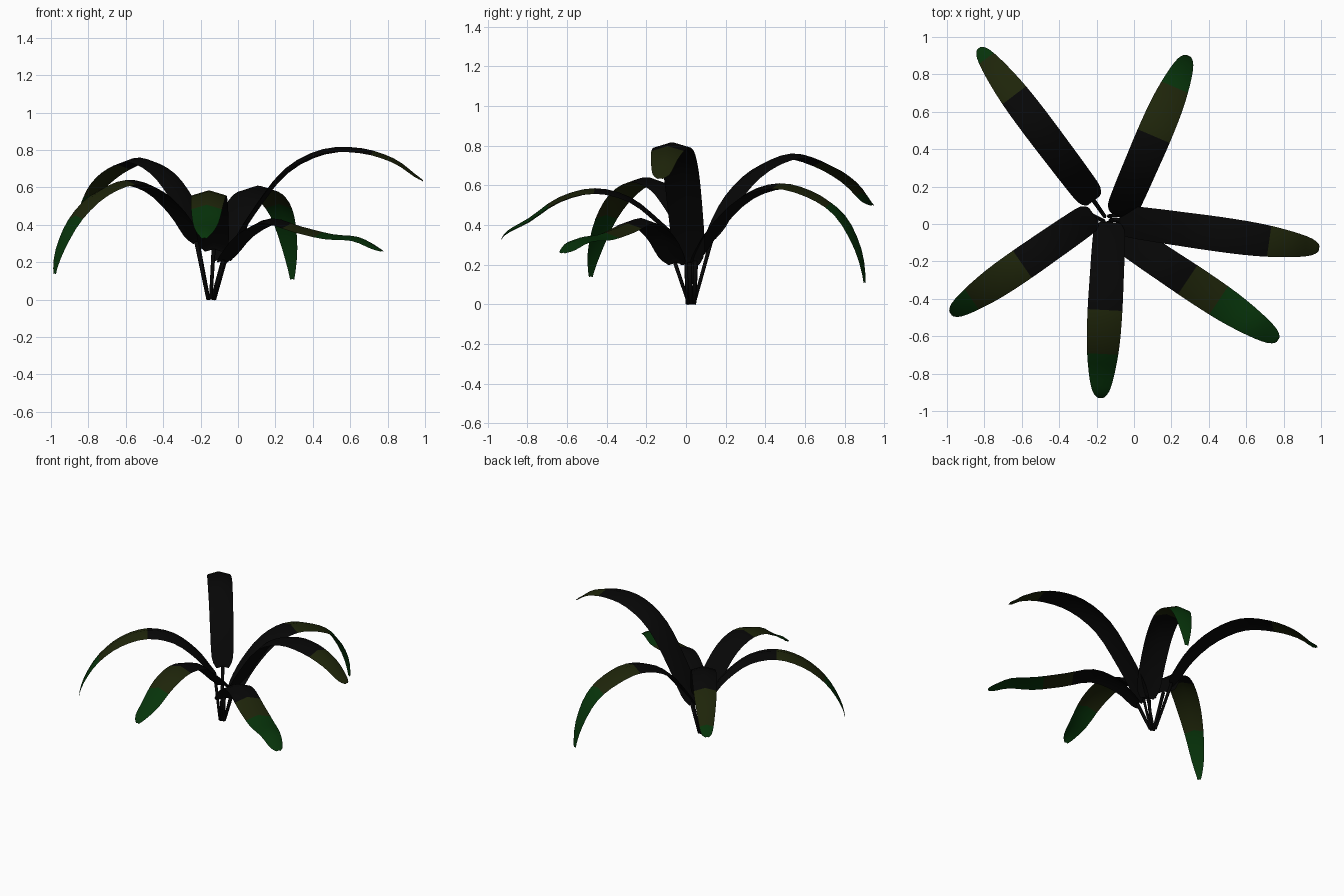
import bpy
import bmesh
import math
from mathutils import Vector

cube = bpy.data.objects.get("Cube")
if cube:
    bpy.data.objects.remove(cube, do_unlink=True)


def make_material(name, colour):
    material = bpy.data.materials.new(name)
    material.use_nodes = True
    material.diffuse_color = (*colour, 1)
    shader = material.node_tree.nodes["Principled BSDF"]
    shader.inputs["Base Color"].default_value = (*colour, 1)
    shader.inputs["Roughness"].default_value = 0.9
    return material


LEAF_MATERIALS = [
    make_material("charcoal_black", (0.002, 0.002, 0.002)),
    make_material("dark_olive", (0.013, 0.018, 0.003)),
    make_material("deep_green", (0.002, 0.033, 0.003)),
]

# Half width of a blade from its base to its tip
HALF_WIDTHS = [.045, .08, .088, .091, .093, .088, .07, .045, .012]
SEGMENTS = 24


def sample(values, u):
    """Smooth interpolation through evenly spaced values."""
    last = len(values) - 1
    i = min(int(u * last), last - 1)
    f = u * last - i
    before, a, b, after = (values[min(max(k, 0), last)] for k in range(i - 1, i + 3))
    slope_a, slope_b = (b - before) / 2, (after - a) / 2
    return (a * (2 * f**3 - 3 * f**2 + 1) + slope_a * (f**3 - 2 * f**2 + f)
            + b * (3 * f**2 - 2 * f**3) + slope_b * (f**3 - f**2))


def finish(name, bm):
    mesh = bpy.data.meshes.new(name)
    bm.to_mesh(mesh)
    bm.free()
    for material in LEAF_MATERIALS:
        mesh.materials.append(material)
    for polygon in mesh.polygons:
        polygon.use_smooth = True
    obj = bpy.data.objects.new(name, mesh)
    bpy.context.collection.objects.link(obj)


def make_blade(name, start, end, heights, olive_from, green_from, scale):
    """Arching ribbon with a raised midrib and coloured bands."""
    start, end = Vector(start), Vector(end)
    heading = (end - start).normalized()
    side = Vector((-heading.y, heading.x, 0))
    bm = bmesh.new()
    previous, previous_t = None, 0
    for step in range(SEGMENTS + 1):
        u = step / SEGMENTS
        t = (1 - math.cos(math.pi * u)) / 2
        flat = start.lerp(end, t)
        half = sample(HALF_WIDTHS, u) * scale
        centre = Vector((flat.x, flat.y, sample(heights, u)))
        row = [bm.verts.new(centre + side * half * k
                            - Vector((0, 0, abs(k) * half * 0.3)))
               for k in (-1, 0, 1)]
        if previous:
            middle = (t + previous_t) / 2
            for k in range(2):
                face = bm.faces.new((previous[k], row[k], row[k + 1], previous[k + 1]))
                face.material_index = (middle > olive_from) + (middle > green_from)
        previous, previous_t = row, t
    finish(name, bm)


def make_stem(name, foot, top):
    """Thin four-sided stalk."""
    axis = top - foot
    bm = bmesh.new()
    bmesh.ops.create_cone(bm, cap_ends=True, segments=4, radius1=0.01,
                          radius2=0.012, depth=axis.length)
    turn = axis.to_track_quat("Z", "Y").to_matrix()
    bmesh.ops.rotate(bm, matrix=turn, verts=bm.verts)
    bmesh.ops.translate(bm, vec=(foot + top) / 2, verts=bm.verts)
    finish(name, bm)


# Name, plan start, plan end, arch heights, olive start, green start, width scale
LEAVES = [
    ("back_right", (-.215, .125), (-.83, .94),
     [.34, .41, .57, .70, .76, .72, .635, .53, .50], .7, .92, .9),
    ("back_left", (-.08, .04), (.29, .9),
     [.22, .29, .43, .56, .61, .57, .47, .29, .11], .5, .82, 1),
    ("left", (-.08, .02), (.99, -.13),
     [.21, .29, .48, .70, .805, .81, .755, .67, .635], .73, 2, 1),
    ("front_left", (-.085, -.05), (.77, -.62),
     [.21, .26, .37, .435, .39, .35, .335, .285, .26], .45, .65, 1),
    ("front", (-.13, .01), (-.18, -.93),
     [.27, .32, .42, .54, .585, .54, .435, .375, .33], .5, .77, 1),
    ("front_right", (-.215, .05), (-.98, -.48),
     [.31, .36, .49, .605, .64, .58, .45, .28, .14], .5, .86, .95),
]

# Leaves fan out from one small cluster of stalks
ROOT = Vector((-.145, .025, 0))
for name, start, end, heights, olive_from, green_from, scale in LEAVES:
    make_blade(name + "_leaf", start, end, heights, olive_from, green_from, scale)
    outward = (Vector(end) - Vector(start)).normalized().to_3d()
    top = Vector((*start, heights[0])) + outward * 0.01
    make_stem(name + "_stem", ROOT + outward * 0.018, top)
